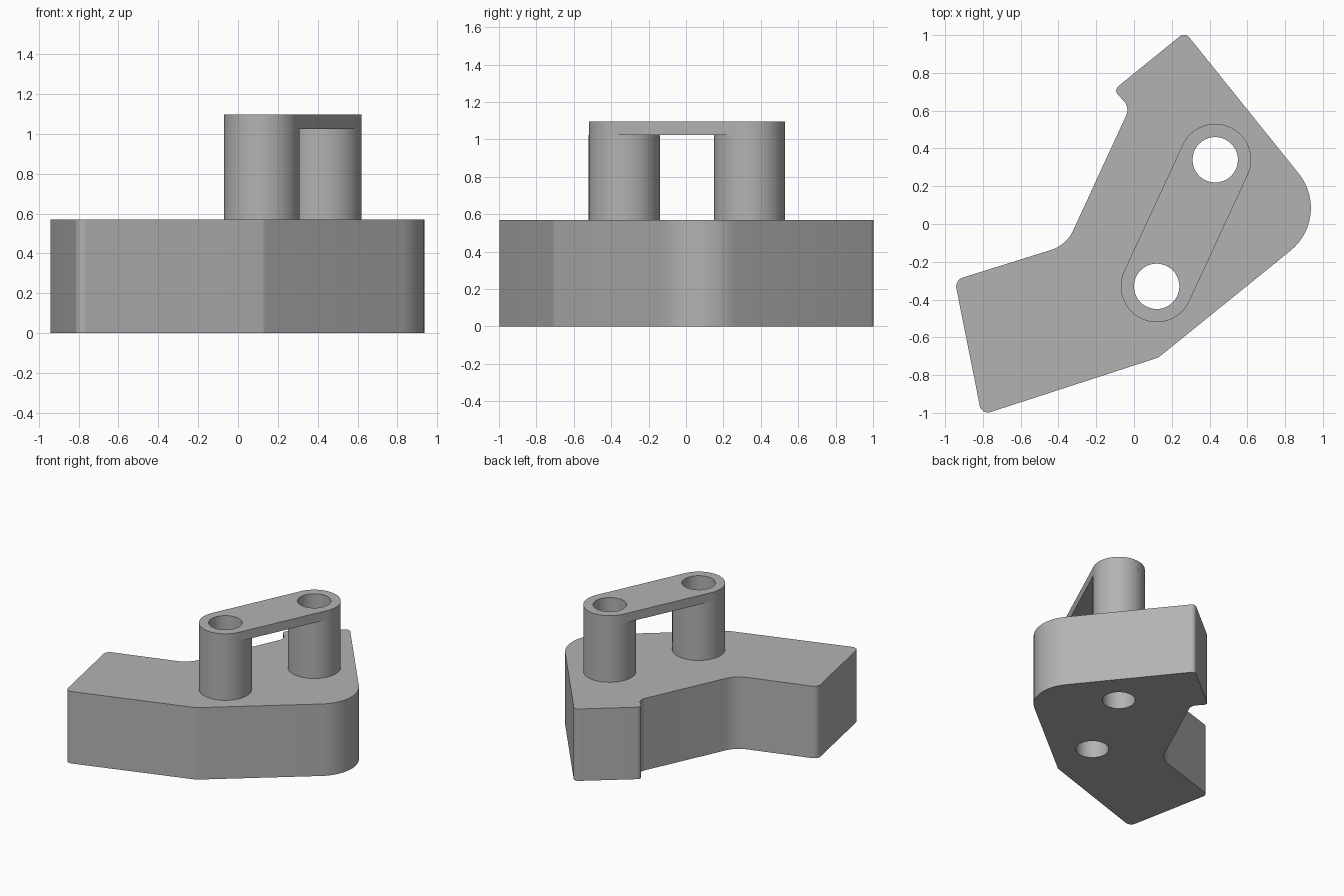
import bpy, bmesh, math
from mathutils import Vector

cube = bpy.data.objects.get("Cube")
if cube:
    bpy.data.objects.remove(cube, do_unlink=True)

grey = bpy.data.materials.new("plain_grey")
grey.use_nodes = True
colour = (0.45, 0.45, 0.45, 1)
grey.diffuse_color = colour
grey.node_tree.nodes["Principled BSDF"].inputs["Base Color"].default_value = colour

BASE_TOP, BRIDGE_BOTTOM, TOP = 0.57, 1.025, 1.097
POST_R, HOLE_R = 0.19, 0.12
FRONT, BACK = Vector((0.12, -0.33)), Vector((0.43, 0.34))


def arc(centre, radius, start, sweep, steps):
    return [centre + radius * Vector((math.cos(a), math.sin(a)))
            for a in (start + sweep * i / steps for i in range(steps + 1))]


def circle(centre, radius):
    return arc(centre, radius, 0, math.tau, 64)[:-1]


def rounded(corners):
    """Replace each (x, y, radius) corner with a tangent arc."""
    out = []
    for i, (x, y, r) in enumerate(corners):
        p = Vector((x, y))
        a = (Vector(corners[i - 1][:2]) - p).normalized()
        b = (Vector(corners[(i + 1) % len(corners)][:2]) - p).normalized()
        half = a.angle(b) / 2
        centre = p + (a + b).normalized() * r / math.sin(half)
        s = p + a * r / math.tan(half) - centre
        e = p + b * r / math.tan(half) - centre
        sweep = math.atan2(s.x * e.y - s.y * e.x, s.dot(e))
        steps = max(4, round(abs(sweep) / math.radians(6)))
        out += arc(centre, r, math.atan2(s.y, s.x), sweep, steps)
    return out


def plate(name, loops, z0, z1):
    """Extrude an outer loop with inner hole loops between two heights."""
    curve = bpy.data.curves.new(name, "CURVE")
    curve.dimensions = "2D"
    curve.fill_mode = "BOTH"
    curve.extrude = (z1 - z0) / 2
    for loop in loops:
        spline = curve.splines.new("POLY")
        spline.points.add(len(loop) - 1)
        for point, co in zip(spline.points, loop):
            point.co = (co.x, co.y, 0, 1)
        spline.use_cyclic_u = True
    obj = bpy.data.objects.new(name, curve)
    bpy.context.collection.objects.link(obj)
    bpy.ops.object.select_all(action="DESELECT")
    obj.select_set(True)
    bpy.context.view_layer.objects.active = obj
    bpy.ops.object.convert(target="MESH")
    obj = bpy.context.view_layer.objects.active
    bm = bmesh.new()
    bm.from_mesh(obj.data)
    bmesh.ops.translate(bm, verts=bm.verts, vec=(0, 0, (z0 + z1) / 2))
    bmesh.ops.remove_doubles(bm, verts=bm.verts, dist=0.0001)
    bmesh.ops.recalc_face_normals(bm, faces=bm.faces)
    bm.to_mesh(obj.data)
    bm.free()
    obj.data.materials.clear()
    obj.data.materials.append(grey)
    bpy.ops.object.shade_smooth_by_angle(angle=math.radians(30))
    return obj


holes = [circle(FRONT, HOLE_R), circle(BACK, HOLE_R)]

# Angled base block with rounded and filleted corners
outline = rounded([
    (0.27, 1.016, 0.035), (-0.108, 0.709, 0.03), (-0.022, 0.617, 0.07),
    (-0.358, -0.112, 0.19), (-0.949, -0.297, 0.05), (-0.807, -1.011, 0.045),
    (0.129, -0.707, 0.05), (1.054, 0.041, 0.29)])
plate("base_block", [outline] + holes, 0, BASE_TOP)

# Two hollow posts
for name, centre, hole in (("front_post", FRONT, holes[0]), ("back_post", BACK, holes[1])):
    plate(name, [circle(centre, POST_R), hole], BASE_TOP, BRIDGE_BOTTOM)

# Slot-shaped bridge joining the posts
along = math.atan2(BACK.y - FRONT.y, BACK.x - FRONT.x)
slot = (arc(BACK, POST_R, along - math.pi / 2, math.pi, 32)
        + arc(FRONT, POST_R, along + math.pi / 2, math.pi, 32))
plate("bridge", [slot] + holes, BRIDGE_BOTTOM, TOP)
